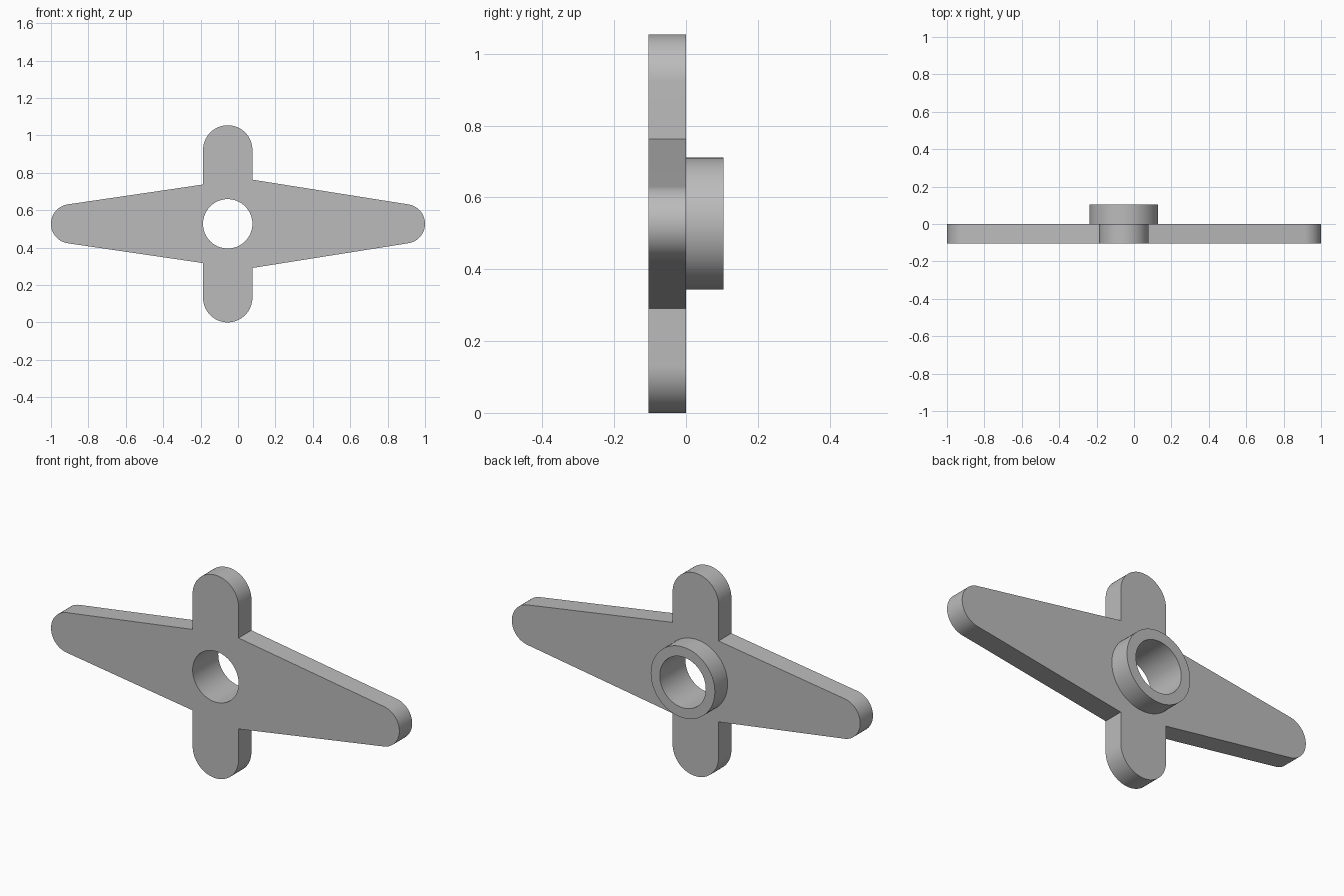
import bpy
import bmesh
from math import cos, sin, radians
from mathutils import Vector

cube = bpy.data.objects.get("Cube")
if cube:
    bpy.data.objects.remove(cube, do_unlink=True)

THICK = 0.105
HUB_X, MID_Z = -0.055, 0.527
BORE, COLLAR = 0.132, 0.184
TIP = 0.105

grey = bpy.data.materials.new("plain grey")
grey.use_nodes = True
grey.diffuse_color = (0.5, 0.5, 0.5, 1)
grey.node_tree.nodes["Principled BSDF"].inputs["Base Color"].default_value = (0.5, 0.5, 0.5, 1)


def arc(x, z, r, start, end, steps=32):
    """Points of an arc in the x-z plane, angles in degrees."""
    angles = [radians(start + (end - start) * i / steps) for i in range(steps + 1)]
    return [(x + r * cos(a), z + r * sin(a)) for a in angles]


def circle(r):
    return arc(HUB_X, MID_Z, r, 0, 360, 64)[:-1]


def holed_slab(name, outline, hole, y_cap, y_base, closed):
    """Fill between two loops and extrude it; the base cap is optional."""
    bm = bmesh.new()
    edges = []
    for loop in (outline, hole):
        verts = [bm.verts.new((x, y_cap, z)) for x, z in loop]
        edges += [bm.edges.new((v, verts[i - 1])) for i, v in enumerate(verts)]
    bmesh.ops.triangle_fill(bm, edges=edges, use_beauty=True, use_dissolve=False)
    faces = list(bm.faces)
    ext = bmesh.ops.extrude_face_region(bm, geom=faces, use_keep_orig=True)
    moved = [g for g in ext["geom"] if isinstance(g, bmesh.types.BMVert)]
    bmesh.ops.translate(bm, verts=moved, vec=Vector((0, y_base - y_cap, 0)))
    bmesh.ops.recalc_face_normals(bm, faces=bm.faces)
    if not closed:
        base = [f for f in bm.faces if all(abs(v.co.y - y_base) < 1e-5 for v in f.verts)]
        bmesh.ops.delete(bm, geom=base, context='FACES_ONLY')
    mesh = bpy.data.meshes.new(name)
    bm.to_mesh(mesh)
    bm.free()
    mesh.materials.append(grey)
    obj = bpy.data.objects.new(name, mesh)
    bpy.context.collection.objects.link(obj)
    bpy.ops.object.select_all(action='DESELECT')
    obj.select_set(True)
    bpy.context.view_layer.objects.active = obj
    bpy.ops.object.shade_smooth_by_angle(angle=radians(30))
    return obj


# Cross-shaped plate: tapered side arms and straight upright arms
left_x, right_x = HUB_X - BORE, HUB_X + BORE
outline = (
    arc(1 - TIP, MID_Z, TIP, -81, 81)
    + [(right_x, MID_Z + 0.236)]
    + arc(HUB_X, 2 * MID_Z - BORE, BORE, 0, 180)
    + [(left_x, MID_Z + 0.21)]
    + arc(TIP - 1, MID_Z, TIP, 98.4, 261.6)
    + [(left_x, MID_Z - 0.21)]
    + arc(HUB_X, BORE, BORE, 180, 360)
    + [(right_x, MID_Z - 0.236)]
)
holed_slab("cross_plate", outline, circle(BORE), -THICK, 0, True)

# Raised collar around the bore on the back
holed_slab("hub_collar", circle(COLLAR), circle(BORE), THICK, 0, False)
